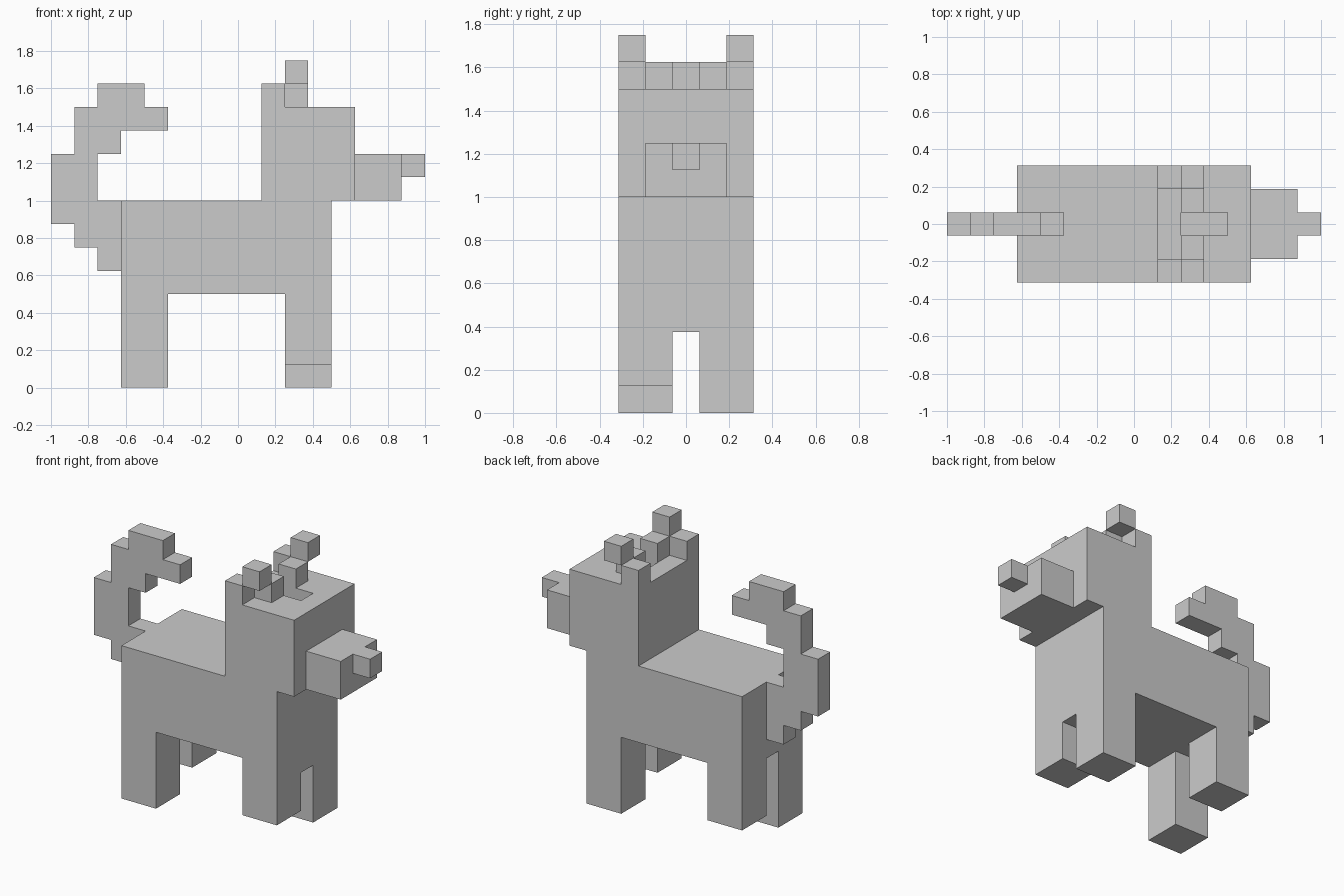
import bpy, bmesh
from mathutils import Vector

if "Cube" in bpy.data.objects:
    bpy.data.objects.remove(bpy.data.objects["Cube"])

U = 0.125                       # edge length of one block
WIDTH = 5                       # blocks across y


def box(x0, x1, y0, y1, z0, z1):
    return {(x, y, z) for x in range(x0, x1) for y in range(y0, y1) for z in range(z0, z1)}


def mirror(cells):
    return {(x, WIDTH - 1 - y, z) for x, y, z in cells}


parts = {}

# Body and the chest block joining the front legs
parts["body"] = box(3, 12, 0, 5, 4, 8)
parts["chest"] = box(10, 12, 2, 3, 3, 4)

# Legs: one diagonal pair is lifted by a block
parts["back_leg_right"] = box(3, 5, 0, 2, 0, 4)
parts["back_leg_left"] = box(3, 5, 3, 5, 1, 4)
parts["front_leg_right"] = box(10, 12, 0, 2, 1, 4)
parts["front_leg_left"] = box(10, 12, 3, 5, 0, 4)

# Head with a groove in the brow, muzzle and nose
parts["head"] = box(9, 13, 0, 5, 8, 12) - box(10, 12, 2, 3, 11, 12)
parts["muzzle"] = box(13, 15, 1, 4, 8, 10)
parts["nose"] = box(15, 16, 2, 3, 9, 10)

# Ears: back corner, inner block and tip
ear = box(9, 10, 0, 1, 12, 13) | box(10, 11, 1, 2, 12, 13) | box(10, 11, 0, 1, 13, 14)
parts["ear_right"] = ear
parts["ear_left"] = mirror(ear)

# Curled tail, as rows of (x start, x end, z start, z end)
tail_rows = [(2, 3, 5, 6), (1, 3, 6, 7), (0, 3, 7, 8), (0, 2, 8, 10),
             (1, 3, 10, 11), (1, 5, 11, 12), (2, 4, 12, 13)]
parts["tail"] = set().union(*(box(a, b, 2, 3, c, d) for a, b, c, d in tail_rows))

solid = set().union(*parts.values())


def build(name, cells):
    """Skin the blocks, leaving out faces hidden against other blocks."""
    bm = bmesh.new()
    for cell in sorted(cells):
        for axis in range(3):
            for side in (0, 1):
                near = list(cell)
                near[axis] += 2 * side - 1
                if tuple(near) in solid:
                    continue
                ring = [(0, 0), (1, 0), (1, 1), (0, 1)]
                if side == 0:
                    ring.reverse()
                verts = []
                for u, v in ring:
                    p = list(cell)
                    p[axis] += side
                    p[(axis + 1) % 3] += u
                    p[(axis + 2) % 3] += v
                    verts.append(bm.verts.new(Vector((p[0] - 8, p[1] - WIDTH / 2, p[2])) * U))
                bm.faces.new(verts)
    bmesh.ops.remove_doubles(bm, verts=bm.verts[:], dist=1e-4)
    bmesh.ops.dissolve_limit(bm, angle_limit=0.01, verts=bm.verts[:], edges=bm.edges[:])
    mesh = bpy.data.meshes.new(name)
    bm.to_mesh(mesh)
    bm.free()
    bpy.context.collection.objects.link(bpy.data.objects.new(name, mesh))


for part_name, part_cells in parts.items():
    build(part_name, part_cells)
